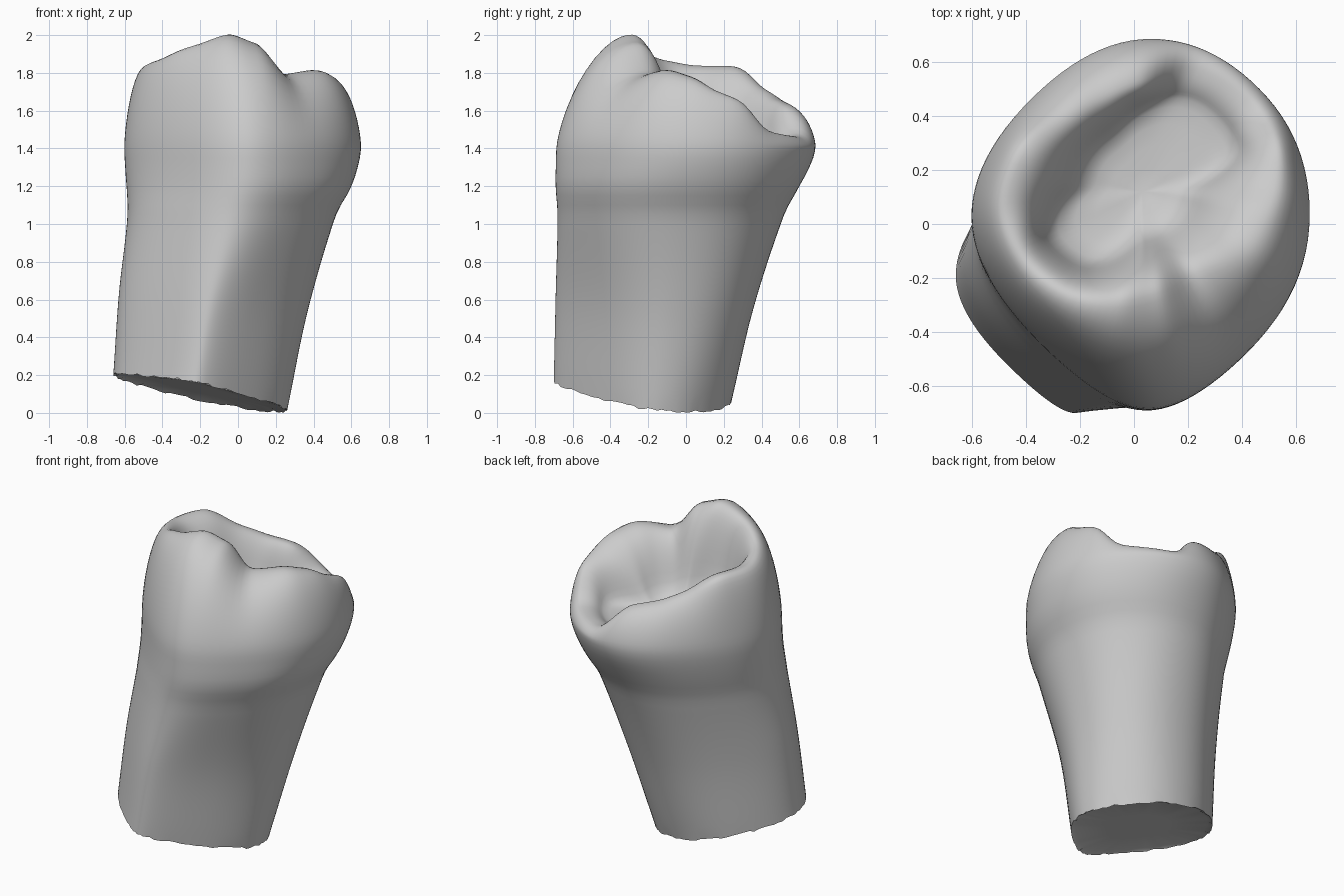
import bpy, bmesh, math, random
from mathutils import Vector

random.seed(4)
cube = bpy.data.objects.get("Cube")
if cube:
    bpy.data.objects.remove(cube, do_unlink=True)

COLUMNS = 96
CENTRE = Vector((0.03, 0.12, 1.42))
WIDEST = 1.4

# Wall sections: nominal height, then reach in eight directions from +x turning to +y
SECTIONS = [
    (0, (.26, .175, .24, .43, .66, .70, .70, .39)),
    (.55, (.37, .34, .36, .46, .63, .65, .69, .455)),
    (1.05, (.52, .52, .52, .52, .585, .59, .68, .575)),
    (1.2, (.60, .61, .60, .56, .59, .57, .69, .625)),
    (WIDEST, (.655, .685, .69, .60, .605, .56, .69, .635)),
]

# Crest of the cusps and edge of the chewing basin
CREST = [(.42, -.1, 1.82), (.49, .04, 1.78), (.53, .17, 1.70), (.53, .29, 1.66),
         (.46, .42, 1.49), (.34, .53, 1.47), (.2, .59, 1.46),
         (.03, .53, 1.63), (-.1, .48, 1.66), (-.25, .4, 1.72), (-.43, .27, 1.84),
         (-.49, .05, 1.84), (-.42, -.13, 1.87), (-.26, -.27, 1.94),
         (-.05, -.3, 2.01), (.1, -.27, 1.96), (.22, -.2, 1.79)]
BASIN = [(.38, .27, 1.42), (.22, .45, 1.41), (-.08, .33, 1.42), (-.2, .15, 1.44),
         (-.31, -.04, 1.5), (-.2, -.14, 1.5), (.03, -.05, 1.48), (.2, .12, 1.44)]


def reach_at(z):
    """Smoothly interpolated section reaches at a height."""
    def slope(i, k):
        if i == len(SECTIONS) - 1:
            return 0
        a, b = SECTIONS[max(i - 1, 0)], SECTIONS[i + 1]
        return (b[1][k] - a[1][k]) / (b[0] - a[0])
    i = max(j for j in range(len(SECTIONS) - 1) if SECTIONS[j][0] <= z)
    (z0, lo), (z1, hi) = SECTIONS[i], SECTIONS[i + 1]
    d = z1 - z0
    t = (z - z0) / d
    ease = t * t * (3 - 2 * t)
    return [lo[k] + (hi[k] - lo[k]) * ease
            + d * t * (1 - t) * ((1 - t) * slope(i, k) - t * slope(i + 1, k))
            for k in range(8)]


def outline(reach):
    """Rounded loop that touches the eight reaches."""
    corners = []
    for k in range(8):
        a = k * math.pi / 4
        along = reach[(k + 1) % 8] * math.sqrt(2) - reach[k]
        corners.append(Vector((math.cos(a), math.sin(a))) * reach[k]
                       + Vector((-math.sin(a), math.cos(a))) * along)
    points = []
    for j in range(COLUMNS):
        k, t = divmod(j * 8 / COLUMNS, 1)
        a, b, c = (corners[(int(k) + n) % 8] for n in range(3))
        points.append(((a + b) * (1 - t) ** 2 + (b + c) * t * t) / 2
                      + b * 2 * t * (1 - t))
    return points


def ring_sampler(points):
    """Closed curve around the centre, looked up by angle."""
    polar = sorted((math.atan2(y - CENTRE.y, x - CENTRE.x),
                    math.hypot(x - CENTRE.x, y - CENTRE.y), z) for x, y, z in points)
    turn = math.tau
    first, last = polar[0], polar[-1]
    polar = [(last[0] - turn, *last[1:])] + polar + [(first[0] + turn, *first[1:])]

    def sample(angle):
        for a, b in zip(polar, polar[1:]):
            if a[0] <= angle <= b[0]:
                t = (angle - a[0]) / (b[0] - a[0])
                t = (t + t * t * (3 - 2 * t)) / 2
                r, z = (a[n] + (b[n] - a[n]) * t for n in (1, 2))
                return Vector((CENTRE.x + r * math.cos(angle),
                               CENTRE.y + r * math.sin(angle), z))
    return sample


def base_height(p):
    """Slanted plane of the broken root end."""
    return .05 - .2 * p.x - .1 * p.y


# Root end cap, then the root and crown wall
rows = []
base = outline(reach_at(0))
middle = sum(base, Vector((0, 0))) / COLUMNS
for t in (.45, .93):
    ring = [middle.lerp(p, t) for p in base]
    rows.append([Vector((p.x, p.y, base_height(p) + .015)) for p in ring])
STEPS = 28
for i in range(STEPS + 1):
    z = WIDEST * i / STEPS
    tilt = max(0, 1 - z)
    row = []
    for p in outline(reach_at(z)):
        chip = random.uniform(-.007, .007) if i == 0 else 0
        row.append(Vector((p.x, p.y, max(z + tilt * base_height(p) + chip, 0))))
    rows.append(row)

# Cusps: outer shoulder, inner slope and basin floor
crest, basin = ring_sampler(CREST), ring_sampler(BASIN)
edge = rows[-1]
shoulder_start = len(rows)
angles = [math.atan2(p.y - CENTRE.y, p.x - CENTRE.x) for p in edge]
crests = [crest(a) for a in angles]
basins = [basin(a) for a in angles]

for i in range(1, 13):
    a = i * math.pi / 24
    row = []
    for p, c in zip(edge, crests):
        rise = c.z - WIDEST
        q = c.lerp(p, math.cos(a))
        q.z = WIDEST + rise * math.sin(a) ** (1 + .8 * rise)
        row.append(q)
    rows.append(row)
for i in range(1, 13):
    t = i / 12
    row = []
    for c, b in zip(crests, basins):
        q = c.lerp(b, t)
        q.z = c.z + (b.z - c.z) * t ** 2.5
        row.append(q)
    rows.append(row)
for t in (.25, .5, .75):
    rows.append([b.lerp(CENTRE, t) for b in basins])

# Skin the rows into one closed surface
bm = bmesh.new()
grid = [[bm.verts.new(p) for p in row] for row in rows]
for low, high in zip(grid, grid[1:]):
    for j in range(COLUMNS):
        n = (j + 1) % COLUMNS
        bm.faces.new((low[j], low[n], high[n], high[j]))
floor = bm.verts.new(CENTRE)
for j in range(COLUMNS):
    bm.faces.new((grid[-1][j], grid[-1][(j + 1) % COLUMNS], floor))
bm.faces.new(grid[0][::-1])
top = [v for row in grid[shoulder_start - 3:] for v in row]
for _ in range(4):
    bmesh.ops.smooth_vert(bm, verts=top, factor=.5, use_axis_x=True,
                          use_axis_y=True, use_axis_z=True)
bmesh.ops.recalc_face_normals(bm, faces=bm.faces)

mesh = bpy.data.meshes.new("molar_tooth")
bm.to_mesh(mesh)
bm.free()
tooth = bpy.data.objects.new("molar_tooth", mesh)
bpy.context.collection.objects.link(tooth)

# Plain grey material
grey = bpy.data.materials.new("light_grey")
grey.use_nodes = True
grey.diffuse_color = (.6, .6, .6, 1)
grey.node_tree.nodes["Principled BSDF"].inputs["Base Color"].default_value = (.6, .6, .6, 1)
mesh.materials.append(grey)

bpy.context.view_layer.objects.active = tooth
tooth.select_set(True)
bpy.ops.object.shade_smooth_by_angle(angle=math.radians(50))
